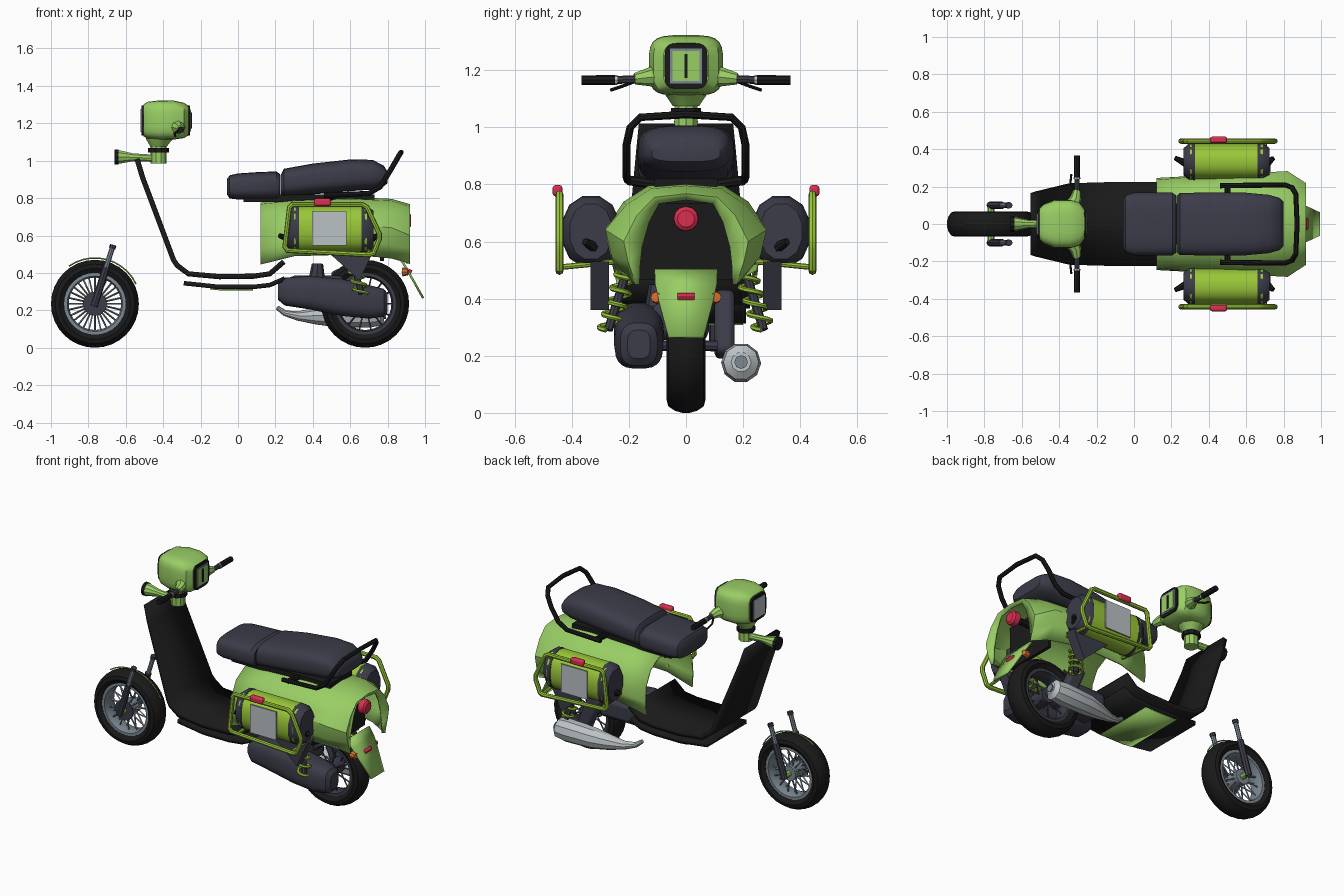
import bpy, bmesh, math
from mathutils import Vector

cube = bpy.data.objects.get("Cube")
if cube:
    bpy.data.objects.remove(cube, do_unlink=True)


def material(name, r, g, b):
    m = bpy.data.materials.new(name)
    m.use_nodes = True
    m.diffuse_color = (r, g, b, 1)
    m.node_tree.nodes["Principled BSDF"].inputs["Base Color"].default_value = (r, g, b, 1)
    return m


GREEN = material("leaf green", .32, .62, .13)
LIME = material("lime", .32, .57, .04)
CHAR = material("charcoal", .045, .045, .068)
BLACK = material("black", .010, .010, .010)
RED = material("red", .70, .028, .08)
STEEL = material("steel", .20, .25, .29)
SILVER = material("silver", .50, .54, .56)
ORANGE = material("orange", .75, .16, .03)


def shade(ob):
    bpy.ops.object.select_all(action='DESELECT')
    ob.select_set(True)
    bpy.context.view_layer.objects.active = ob
    bpy.ops.object.shade_smooth_by_angle(angle=math.radians(35))


def build(name, verts, faces, mat, recalc=True):
    me = bpy.data.meshes.new(name)
    me.from_pydata(verts, [], faces)
    bm = bmesh.new()
    bm.from_mesh(me)
    if recalc:
        bmesh.ops.recalc_face_normals(bm, faces=bm.faces)
    bm.to_mesh(me)
    bm.free()
    me.materials.append(mat)
    ob = bpy.data.objects.new(name, me)
    bpy.context.collection.objects.link(ob)
    shade(ob)
    return ob


def skin(name, rows, mat, wrap=False, loop=False, caps=False, thick=0):
    """Bridge equal rows of points; wrap closes each row, loop joins last to first."""
    n, k = len(rows), len(rows[0])
    faces = [(i * k + j, i * k + (j + 1) % k, (i + 1) % n * k + (j + 1) % k, (i + 1) % n * k + j)
             for i in range(n if loop else n - 1) for j in range(k if wrap else k - 1)]
    if caps:
        faces += [tuple(range(k)), tuple(range((n - 1) * k, n * k))]
    ob = build(name, [p for row in rows for p in row], faces, mat)
    if thick:
        mod = ob.modifiers.new("thickness", 'SOLIDIFY')
        mod.thickness, mod.offset = thick, 0
    return ob


def loft(name, y, sections, mat, power=2.0, seg=24):
    """Superellipse sections along x: (x, z centre, y radius, z radius)."""
    def bend(v):
        return math.copysign(abs(v) ** (2 / power), v)
    angles = [math.tau * (i + .5) / seg for i in range(seg)]
    rows = [[(x, y + ry * bend(math.cos(a)), z + rz * bend(math.sin(a))) for a in angles]
            for x, z, ry, rz in sections]
    return skin(name, rows, mat, wrap=True, caps=True)


def ribbon(name, path, thick, mat):
    """Bent sheet through (x, z, half width)."""
    return skin(name, [[(x, -w, z), (x, w, z)] for x, z, w in path], mat, thick=thick)


def prism(name, outline, y0, y1, mat):
    return skin(name, [[(x, y, z) for x, z in outline] for y in (y0, y1)], mat, wrap=True, caps=True)


def box(name, centre, size, mat, bevel=0, tilt=0):
    bpy.ops.mesh.primitive_cube_add(size=1, location=centre, rotation=(0, tilt, 0))
    ob = bpy.context.object
    ob.name = name
    ob.scale = size
    bpy.ops.object.transform_apply(location=False, rotation=False, scale=True)
    ob.data.materials.append(mat)
    if bevel:
        mod = ob.modifiers.new("bevel", 'BEVEL')
        mod.width, mod.segments = bevel, 2
    shade(ob)
    return ob


def tube(name, points, radius, mat, closed=False, sides=2):
    """Round tube along points; radius is one number or one per point."""
    cu = bpy.data.curves.new(name, 'CURVE')
    cu.dimensions, cu.bevel_depth, cu.bevel_resolution, cu.use_fill_caps = '3D', 1, sides, True
    sp = cu.splines.new('POLY')
    sp.points.add(len(points) - 1)
    for i, p in enumerate(points):
        sp.points[i].co = (*p, 1)
        sp.points[i].radius = radius if isinstance(radius, (int, float)) else radius[i]
    sp.use_cyclic_u = closed
    cu.materials.append(mat)
    ob = bpy.data.objects.new(name, cu)
    bpy.context.collection.objects.link(ob)
    bpy.ops.object.select_all(action='DESELECT')
    ob.select_set(True)
    bpy.context.view_layer.objects.active = ob
    bpy.ops.object.convert(target='MESH')
    shade(bpy.context.object)


def ring(name, x, z, profile, mat, seg=32):
    """Closed profile of (radius, y) turned about a wheel axle."""
    rows = [[(x + r * math.cos(a), y, z + r * math.sin(a)) for r, y in profile]
            for a in (math.tau * i / seg for i in range(seg))]
    return skin(name, rows, mat, wrap=True, loop=True)


# Wheels
def wheel(name, x, rim, spoke_count):
    z = .235
    half = [(.165, .052), (.19, .068), (.212, .062), (.228, .038), (.235, .012)]
    ring(name + "_tyre", x, z, half + [(r, -y) for r, y in reversed(half)], BLACK)
    ring(name + "_rim", x, z, [(.17, .05), (.148, .05), (.14, .02), (.14, -.02), (.148, -.05), (.17, -.05)], rim)
    tube(name + "_hub", [(x, -.05, z), (x, .05, z)], .048, rim, sides=4)
    tube(name + "_brake_disc", [(x, -.062, z), (x, -.056, z)], .065, CHAR, sides=4)
    tube(name + "_axle", [(x, -.11, z), (x, .11, z)], .018, GREEN if rim == STEEL else CHAR)
    for i in range(spoke_count):
        a = math.tau * i / spoke_count
        c, s, y = math.cos(a), math.sin(a), .03 * (-1) ** i
        tube(name + "_spoke", [(x + .04 * c, y, z + .04 * s), (x + .15 * c, y * .4, z + .15 * s)], .005, rim, sides=0)


wheel("front_wheel", -.765, STEEL, 28)
wheel("rear_wheel", .68, CHAR, 14)

# Front fork and thin mudguard hoop
for s in (-1, 1):
    tube("fork_lower", [(-.77, s * .1, .22), (-.705, s * .1, .43)], .02, CHAR)
    tube("fork_upper", [(-.705, s * .1, .43), (-.67, s * .1, .54)], .014, STEEL)
    tube("fork_cap", [(-.673, s * .1, .53), (-.667, s * .1, .55)], .018, CHAR)
arc = [math.radians(a) for a in range(25, 126, 10)]
tube("front_mudguard_hoop", [(-.765 + .243 * math.cos(a), 0, .237 + .243 * math.sin(a)) for a in arc], .004, GREEN, sides=0)

# Leg shield, floor and underplate
ribbon("leg_shield_floor", [(-.54, 1.01, .165), (-.51, .91, .175), (-.345, .47, .215), (-.325, .44, .22),
                            (-.265, .395, .22), (-.1, .38, .225), (.08, .382, .225), (.17, .395, .225),
                            (.245, .46, .225)], .028, BLACK)
ribbon("underplate", [(-.29, .345, .2), (-.1, .325, .21), (.08, .325, .21), (.17, .335, .21), (.25, .37, .21)], .024, BLACK)
ribbon("underplate_panel", [(-.15, .315, .2), (-.1, .31, .2), (.08, .31, .2)], .006, GREEN)

# Steering head with horn
tube("neck_cone", [(-.42, 0, 1.14), (-.425, 0, 1.11), (-.425, 0, 1.075)], [.088, .07, .046], GREEN, sides=3)
tube("neck_collar", [(-.425, 0, 1.045), (-.425, 0, 1.068)], .055, BLACK, sides=3)
tube("steering_tube", [(-.425, 0, .985), (-.425, 0, 1.075)], .042, GREEN, sides=3)
tube("horn", [(-.645, 0, 1.02), (-.56, 0, 1.018), (-.43, 0, 1.012)], [.04, .022, .02], GREEN, sides=3)
tube("horn_rim", [(-.66, 0, 1.02), (-.64, 0, 1.02)], .042, BLACK, sides=3)

# Headlamp housing, lens and gauge
loft("headlamp_housing", 0, [(-.505, 1.215, .085, .085), (-.485, 1.217, .105, .098), (-.42, 1.217, .13, .106),
                             (-.34, 1.217, .13, .104), (-.29, 1.215, .115, .095), (-.265, 1.215, .08, .08)], GREEN, 4)
for x, face in ((-.508, SILVER), (-.265, STEEL)):
    side = 1 if x > -.4 else -1
    loft("lamp_frame", 0, [(x - .009, 1.215, .075, .08), (x + .009, 1.215, .075, .08)], BLACK, 5)
    box("lamp_face", (x + side * .009, 0, 1.215), (.006, .112, .122), face)
box("gauge_face", (-.253, 0, 1.215), (.006, .095, .105), GREEN)
box("gauge_bar", (-.25, 0, 1.215), (.006, .012, .085), BLACK)

# Handlebars
for s in (-1, 1):
    tube("bar_mount", [(-.33, s * .1, 1.18), (-.31, s * .14, 1.175), (-.305, s * .18, 1.17)], [.04, .03, .02], GREEN)
    tube("handlebar", [(-.305, s * .17, 1.168), (-.305, s * .25, 1.166)], .014, CHAR)
    tube("grip_ring", [(-.305, s * .24, 1.166), (-.305, s * .248, 1.166)], .018, SILVER)
    tube("grip", [(-.305, s * .248, 1.166), (-.305, s * .366, 1.165)], .017, BLACK)
    tube("brake_lever", [(-.32, s * .18, 1.16), (-.34, s * .22, 1.145), (-.335, s * .265, 1.13)], .006, BLACK, sides=1)

# Seat and grab rail
loft("front_seat", 0, [(-.06, .86, .13, .04), (-.045, .86, .155, .062), (0, .862, .168, .07), (.1, .865, .168, .074),
                       (.205, .868, .168, .075), (.225, .868, .155, .06)], CHAR, 3.5)
loft("rear_seat", 0, [(.226, .87, .15, .05), (.245, .882, .166, .075), (.4, .902, .17, .083), (.6, .922, .168, .085),
                      (.72, .925, .157, .08), (.78, .918, .14, .055), (.8, .91, .12, .03)], CHAR, 3.2)
half = [(.46, .205, .815), (.7, .208, .825), (.76, .208, .86), (.81, .208, .94), (.845, .195, 1.0), (.865, .16, 1.035)]
tube("grab_rail", half + [(.872, 0, 1.045)] + [(x, -y, z) for x, y, z in reversed(half)], .014, BLACK)
for s in (-1, 1):
    tube("rail_mount", [(.5, s * .205, .815), (.5, s * .1, .8)], .017, BLACK)
box("seat_base", (.38, 0, .8), (.7, .22, .04), BLACK)

# Rear body shell: half sections from the crown down, mirrored
halves = [(.12, [(0, .77), (.1, .762), (.185, .715), (.23, .63), (.24, .53), (.235, .445)]),
          (.3, [(0, .79), (.12, .78), (.2, .73), (.245, .65), (.25, .55), (.245, .49)]),
          (.6, [(0, .8), (.13, .79), (.215, .735), (.265, .66), (.265, .57), (.24, .5)]),
          (.82, [(0, .79), (.12, .78), (.205, .725), (.277, .64), (.255, .55), (.2, .48)]),
          (.915, [(0, .765), (.11, .752), (.17, .69), (.215, .6), (.2, .53), (.175, .45)]),
          (.905, [(0, .748), (.095, .735), (.13, .67), (.155, .58), (.163, .51), (.165, .45)])]
skin("body_shell", [[(x, -y, z) for y, z in reversed(h[1:])] + [(x, y, z) for y, z in h] for x, h in halves],
     GREEN, thick=.012)
box("inner_panel", (.77, 0, .6), (.02, .34, .27), BLACK)

# Tail light, mudguard flap, indicators
tube("tail_light_stem", [(.77, 0, .68), (.89, 0, .68)], .02, BLACK)
tube("tail_light", [(.88, 0, .68), (.915, 0, .68), (.925, 0, .68)], [.045, .043, .03], RED, sides=4)
ribbon("rear_mudguard", [(.85, .5, .11), (.885, .45, .108), (.92, .39, .095), (.99, .265, .062)], .012, GREEN)
box("rear_reflector", (.918, 0, .405), (.02, .06, .028), RED, .004, .5)
for s in (-1, 1):
    tube("indicator", [(.88, s * .1, .405), (.91, s * .106, .405)], [.024, .018], ORANGE)

# Engine, swing arm and exhaust
loft("engine_cover", -.165, [(.215, .3, .045, .045), (.25, .3, .07, .075), (.38, .295, .085, .09), (.55, .27, .088, .1),
                             (.7, .245, .085, .09), (.78, .24, .065, .075), (.8, .24, .04, .05)], CHAR, 3)
box("engine_block", (.42, -.02, .32), (.3, .2, .13), CHAR, .03)
tube("engine_cylinder", [(.42, -.1, .33), (.425, -.1, .45)], [.05, .03], CHAR)
box("swing_arm", (.58, .135, .31), (.09, .07, .24), CHAR, .02, -.4)
tube("exhaust", [(.21, .14, .215), (.25, .15, .185), (.32, .165, .17), (.42, .18, .17), (.52, .19, .172),
                 (.7, .193, .175), (.76, .193, .177), (.78, .193, .178)],
     [.012, .016, .026, .048, .064, .07, .062, .035], SILVER, sides=3)
tube("exhaust_outlet", [(.77, .193, .178), (.79, .193, .178)], .024, STEEL)

# Side bags, guard frames and suspension on both sides
for s in (-1, 1):
    y = s * .333
    loft("bag_body", y, [(.3, .635, .098, .122), (.69, .635, .098, .122)], LIME, 2.3)
    for x0, x1 in ((.265, .325), (.725, .66)):
        loft("bag_end", y, [(x0, .635, .075, .1), ((x0 + x1) / 2, .635, .1, .125), (x1, .635, .104, .128)], CHAR, 2.2, 12)
    for x0, x1 in ((.28, .22), (.71, .745)):
        tube("bag_handle", [(x0, y - s * .01, .58), (x1, y + s * .02, .6)], [.022, .012], BLACK)
    box("bag_plate", (.487, s * .437, .637), (.185, .008, .18), SILVER)
    frame = [(.275, .75), (.29, .765), (.665, .765), (.69, .75), (.755, .61), (.755, .58), (.725, .505), (.7, .497),
             (.265, .52), (.25, .54)]
    tube("guard_frame", [(x, s * .443, z) for x, z in frame], .014, LIME, closed=True)
    for x in (.3, .7):
        tube("guard_strut", [(x, s * .443, .51), (x, s * .24, .53)], .01, LIME)
    box("side_reflector", (.452, s * .45, .778), (.09, .034, .04), RED, .01)
    prism("shock_bracket", [(.46, .53), (.73, .53), (.65, .36)], s * .27, s * .335, CHAR)
    top, low = Vector((.6, s * .2, .52)), Vector((.66, s * .272, .29))
    coil = [top.lerp(low, i / 60) + Vector((.036 * math.cos(i * .52), .036 * math.sin(i * .52), 0)) for i in range(61)]
    tube("spring", coil, .009, LIME, sides=1)
    tube("shock_rod", [top, low], .016, CHAR)
